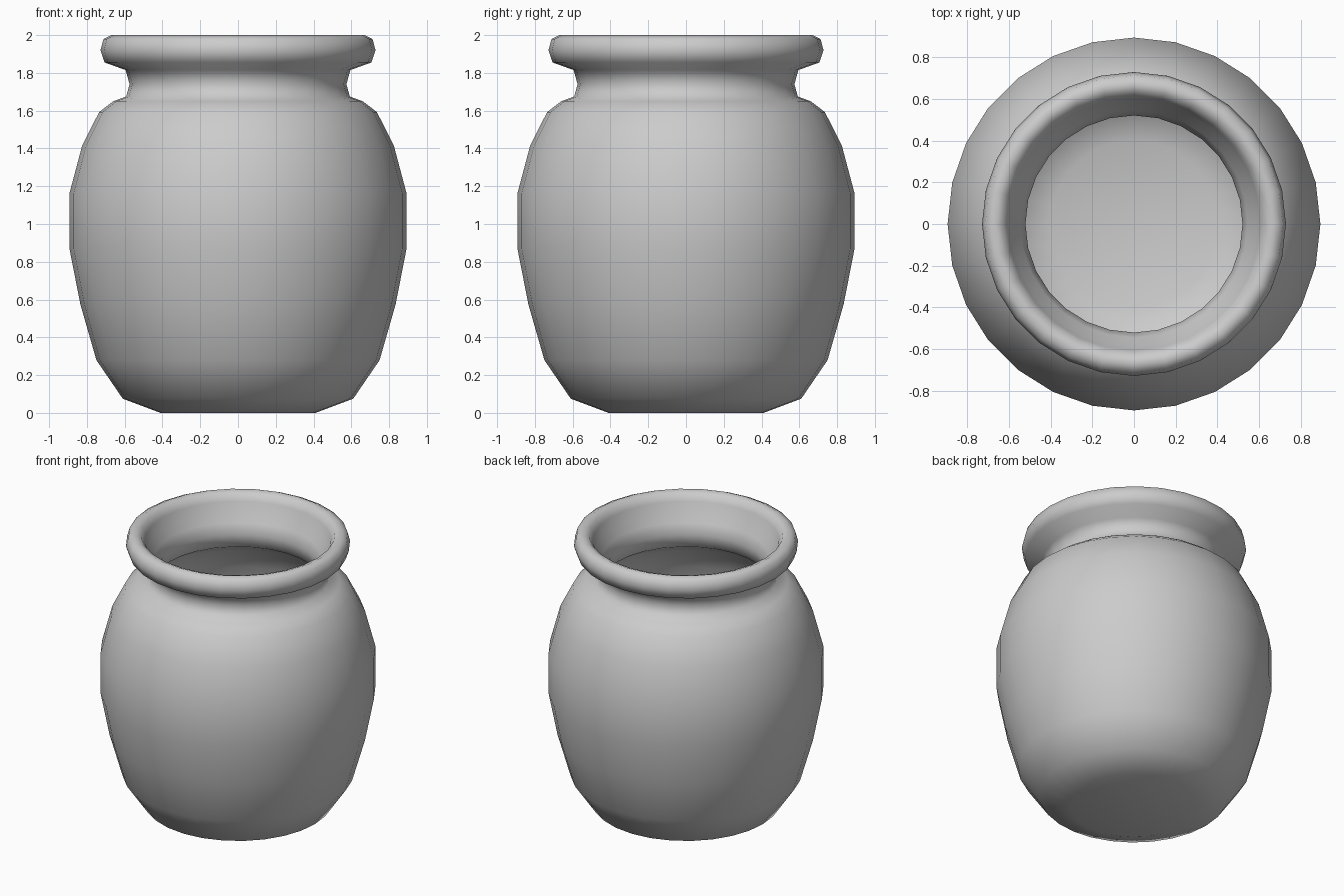
import bpy, bmesh, math

if "Cube" in bpy.data.objects:
    bpy.data.objects.remove(bpy.data.objects["Cube"])

SEGMENTS = 28

# (radius, height) from the underside, up the outside, over the rim, down the inside
outside = [(0, 0), (0.41, 0), (0.61, 0.075), (0.75, 0.28), (0.835, 0.577),
           (0.893, 0.873), (0.893, 1.16), (0.825, 1.415), (0.735, 1.593),
           (0.66, 1.65), (0.592, 1.675), (0.574, 1.74), (0.595, 1.815)]
rim = [(0.706, 1.855), (0.728, 1.92), (0.712, 1.98), (0.67, 2.0),
       (0.63, 1.985), (0.605, 1.94), (0.585, 1.87)]
inside = [(0.545, 1.815), (0.52, 1.74), (0.54, 1.645), (0.62, 1.60),
          (0.69, 1.55), (0.773, 1.395), (0.84, 1.15), (0.84, 0.88),
          (0.783, 0.59), (0.70, 0.305), (0.58, 0.12), (0.40, 0.055), (0, 0.055)]


def lathe(name, profile):
    """Spin a closed profile around z into a smooth solid."""
    bm = bmesh.new()
    verts = [bm.verts.new((r, 0, z)) for r, z in profile]
    edges = [bm.edges.new(pair) for pair in zip(verts, verts[1:])]
    bmesh.ops.spin(bm, geom=verts + edges, cent=(0, 0, 0), axis=(0, 0, 1),
                   angle=math.tau, steps=SEGMENTS, use_duplicate=False)
    bmesh.ops.remove_doubles(bm, verts=bm.verts, dist=0.0005)
    bmesh.ops.recalc_face_normals(bm, faces=bm.faces)
    for face in bm.faces:
        face.smooth = True
    mesh = bpy.data.meshes.new(name)
    bm.to_mesh(mesh)
    bm.free()
    obj = bpy.data.objects.new(name, mesh)
    bpy.context.collection.objects.link(obj)
    return obj


# Hollow pot with a rolled rim
lathe("clay_pot", outside + rim + inside)
